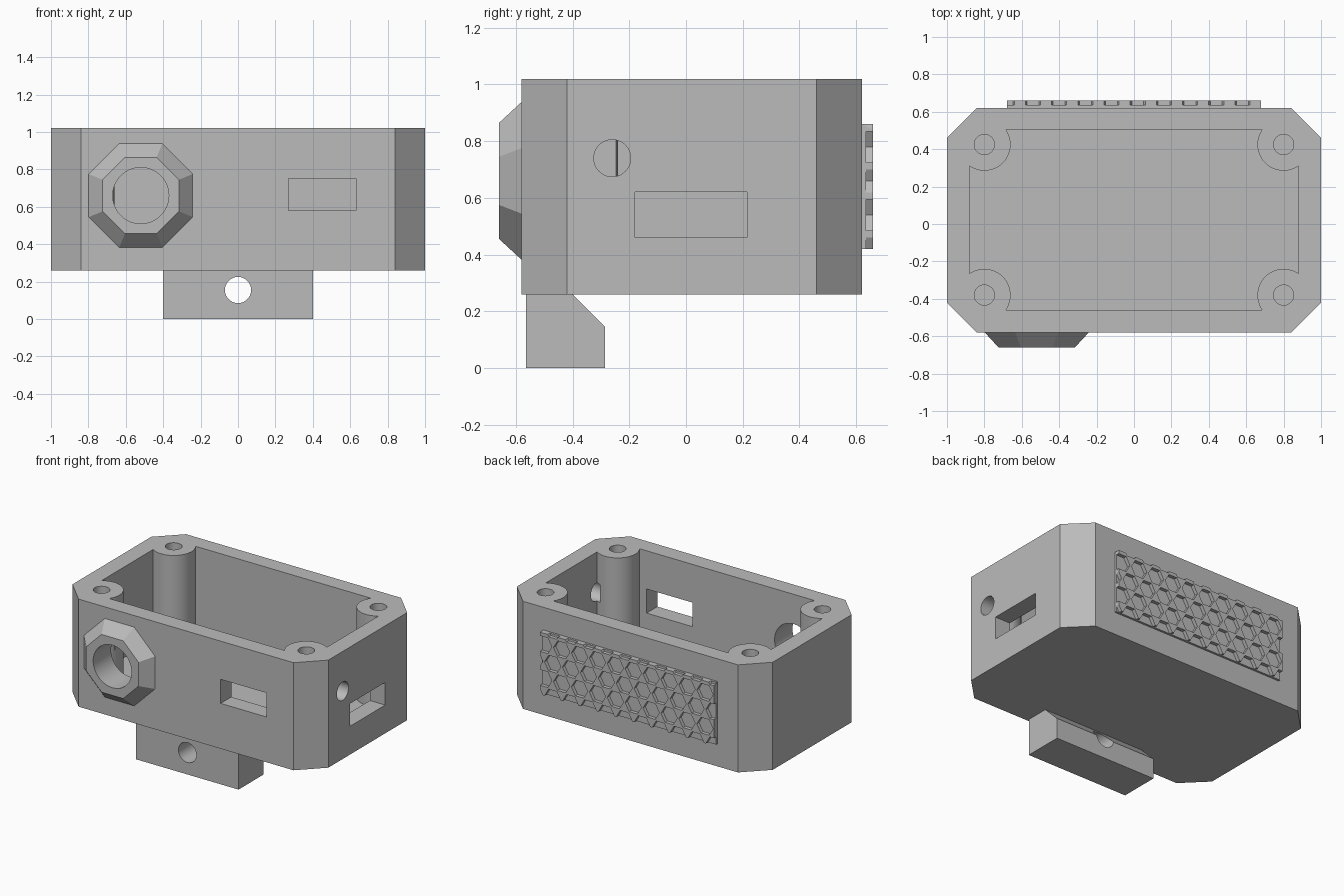
import bpy, bmesh, math
from mathutils import Vector

cube = bpy.data.objects.get("Cube")
if cube:
    bpy.data.objects.remove(cube, do_unlink=True)

grey = bpy.data.materials.new("plain grey")
grey.use_nodes = True
COLOUR = (0.5, 0.5, 0.5, 1)
grey.diffuse_color = COLOUR
grey.node_tree.nodes["Principled BSDF"].inputs["Base Color"].default_value = COLOUR

# Each axis maps a 2D outline (u, v) and a depth d to a 3D point
PLACE = {
    "x": lambda u, v, d: Vector((d, u, v)),
    "y": lambda u, v, d: Vector((u, d, v)),
    "z": lambda u, v, d: Vector((u, v, d)),
}


def ngon(u, v, radius, sides=64, turn=0.0):
    angles = [turn + math.tau * i / sides for i in range(sides)]
    return [(u + radius * math.cos(a), v + radius * math.sin(a)) for a in angles]


def rect(u0, u1, v0, v1):
    return [(u0, v0), (u1, v0), (u1, v1), (u0, v1)]


def solid(name, axis, outlines, near, far, far_outlines=None):
    """Extrude outlines along an axis; far_outlines gives a taper."""
    bm = bmesh.new()
    for start, end in zip(outlines, far_outlines or outlines):
        a = [bm.verts.new(PLACE[axis](u, v, near)) for u, v in start]
        b = [bm.verts.new(PLACE[axis](u, v, far)) for u, v in end]
        bm.faces.new(a)
        bm.faces.new(b[::-1])
        for i in range(len(a)):
            j = (i + 1) % len(a)
            bm.faces.new((a[j], a[i], b[i], b[j]))
    bmesh.ops.recalc_face_normals(bm, faces=bm.faces)
    mesh = bpy.data.meshes.new(name)
    bm.to_mesh(mesh)
    bm.free()
    mesh.materials.append(grey)
    obj = bpy.data.objects.new(name, mesh)
    bpy.context.collection.objects.link(obj)
    return obj


def cut(obj, *cutters):
    """Subtract the cutters, bake the result and remove them."""
    for cutter in cutters:
        mod = obj.modifiers.new("cut", "BOOLEAN")
        mod.operation = "DIFFERENCE"
        mod.solver = "EXACT"
        mod.object = cutter
        bpy.context.view_layer.objects.active = obj
        bpy.ops.object.modifier_apply(modifier=mod.name)
        bpy.data.objects.remove(cutter, do_unlink=True)


# Housing: box with chamfered vertical corners
X, FRONT, BACK, BOTTOM, TOP, CHAMFER = 1.0, -0.58, 0.62, 0.26, 1.02, 0.16
outline = [(-X + CHAMFER, FRONT), (X - CHAMFER, FRONT), (X, FRONT + CHAMFER),
           (X, BACK - CHAMFER), (X - CHAMFER, BACK), (-X + CHAMFER, BACK),
           (-X, BACK - CHAMFER), (-X, FRONT + CHAMFER)]
housing = solid("housing", "z", [outline], BOTTOM, TOP)

# Cavity leaves the four corner screw posts standing
posts = [(sx * 0.8, y) for sx in (-1, 1) for y in (-0.38, 0.425)]
cavity = solid("cavity_cutter", "z", [rect(-0.88, 0.88, -0.46, 0.505)], 0.38, 1.2)
cut(cavity, solid("post_cutter", "z", [ngon(x, y, 0.14) for x, y in posts], 0.2, 1.4))
cut(housing, cavity,
    solid("screw_hole_cutter", "z", [ngon(x, y, 0.054, 32) for x, y in posts], 0.5, 1.2))

# Openings in the front and side walls
NOZZLE = (-0.52, 0.66)


def bore():
    return solid("bore_cutter", "y", [ngon(*NOZZLE, 0.15)], -0.8, -0.42)


cut(housing, bore(),
    solid("front_slot_cutter", "y", [rect(0.27, 0.63, 0.58, 0.75)], -0.7, -0.4),
    solid("side_slot_cutter", "x", [rect(-0.18, 0.215, 0.46, 0.62)], 0.8, 1.1),
    solid("side_hole_cutter", "x", [ngon(-0.26, 0.74, 0.065)], 0.845, 1.1))

# Octagonal tapered collar around the front bore
scale, turn = 1 / math.cos(math.pi / 8), math.pi / 8
collar = solid("front_collar", "y", [ngon(*NOZZLE, 0.278 * scale, 8, turn)], FRONT, -0.66,
               [ngon(*NOZZLE, 0.204 * scale, 8, turn)])
cut(collar, bore())

# Mounting foot with a sloped rear edge and a bolt hole
foot = solid("mounting_foot", "x",
             [[(-0.565, 0), (-0.285, 0), (-0.285, 0.145), (-0.4, BOTTOM), (-0.565, BOTTOM)]],
             -0.4, 0.4)
cut(foot, solid("bolt_hole_cutter", "y", [ngon(0, 0.155, 0.07)], -0.7, -0.1))

# Back grille: plate with staggered hexagonal recesses
grille = solid("back_grille", "y", [rect(-0.68, 0.68, 0.42, 0.86)], BACK, 0.66)
cells = [ngon(0.72 - 0.14 * col - 0.07 * (row % 2), 0.9 - 0.12 * row, 0.0635, 6)
         for row in range(5) for col in range(11)]
cut(grille, solid("cell_cutter", "y", cells, 0.635, 0.7))

# Smooth round walls, keep hard edges
for obj in (housing, collar, foot, grille):
    bpy.ops.object.select_all(action="DESELECT")
    obj.select_set(True)
    bpy.context.view_layer.objects.active = obj
    bpy.ops.object.shade_smooth_by_angle(angle=math.radians(30))
